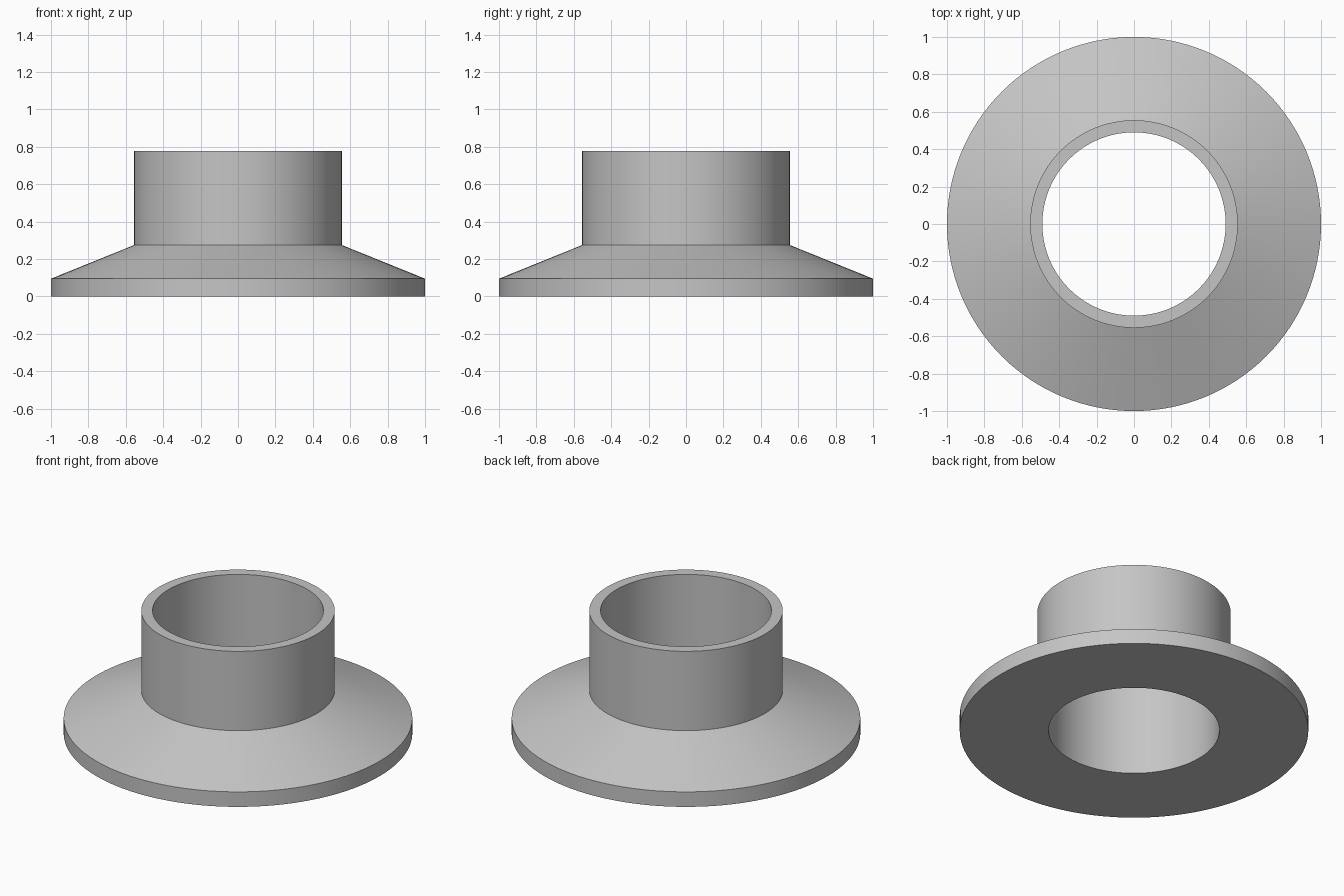
import bpy
import bmesh
import math

cube = bpy.data.objects.get("Cube")
if cube:
    bpy.data.objects.remove(cube, do_unlink=True)

SEGMENTS = 128

# Plain grey material
grey = bpy.data.materials.new("plain grey")
grey.use_nodes = True
colour = (0.56, 0.56, 0.56, 1)
grey.diffuse_color = colour
grey.node_tree.nodes["Principled BSDF"].inputs["Base Color"].default_value = colour


def lathe(name, profile, material):
    """Revolve a closed (radius, height) profile around z."""
    bm = bmesh.new()
    rings = []
    for i in range(SEGMENTS):
        a = 2 * math.pi * i / SEGMENTS
        rings.append([bm.verts.new((r * math.cos(a), r * math.sin(a), z))
                      for r, z in profile])
    for i, ring in enumerate(rings):
        after = rings[(i + 1) % SEGMENTS]
        for j in range(len(profile)):
            k = (j + 1) % len(profile)
            bm.faces.new((ring[j], after[j], after[k], ring[k]))
    bmesh.ops.recalc_face_normals(bm, faces=bm.faces)
    mesh = bpy.data.meshes.new(name)
    bm.to_mesh(mesh)
    bm.free()
    mesh.materials.append(material)
    obj = bpy.data.objects.new(name, mesh)
    bpy.context.collection.objects.link(obj)
    bpy.ops.object.select_all(action="DESELECT")
    obj.select_set(True)
    bpy.context.view_layer.objects.active = obj
    bpy.ops.object.shade_smooth_by_angle(angle=math.radians(15))
    return obj


# Flanged collar: flat base, rim, sloped shoulder, upright neck, through bore
lathe("flanged_collar", [
    (0.49, 0), (1, 0), (1, 0.095),
    (0.555, 0.275), (0.555, 0.777), (0.49, 0.777),
], grey)
